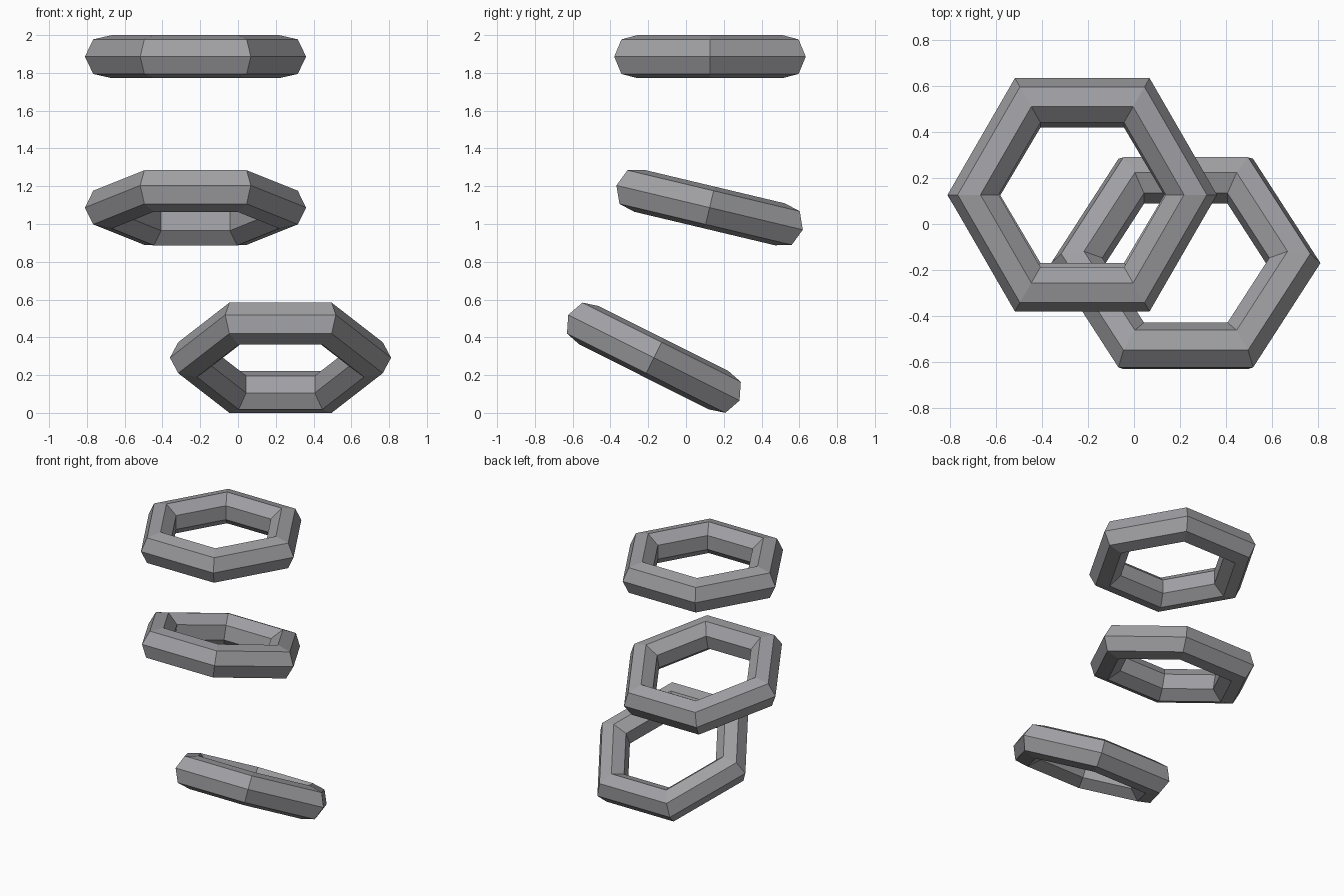
import bpy
import math

if "Cube" in bpy.data.objects:
    bpy.data.objects.remove(bpy.data.objects["Cube"])

# one flat grey for all rings
grey = bpy.data.materials.new("grey")
grey.diffuse_color = (0.35, 0.35, 0.37, 1.0)
grey.use_nodes = True
grey.node_tree.nodes["Principled BSDF"].inputs["Base Color"].default_value = grey.diffuse_color


def hex_ring(name, location, tilt):
    """Six-sided ring with a seven-sided tube, tilted front edge up."""
    bpy.ops.mesh.primitive_torus_add(
        major_segments=6, minor_segments=7,
        major_radius=0.4685, minor_radius=0.117,
        location=location, rotation=(math.radians(-tilt), 0, 0))
    ring = bpy.context.object
    ring.name = name
    ring.data.materials.append(grey)
    bpy.ops.object.shade_flat()
    return ring


# three stacked rings, the lower ones tilted more
hex_ring("top_ring", (-0.225, 0.127, 1.886), 0)
hex_ring("middle_ring", (-0.225, 0.125, 1.087), 13.4)
hex_ring("bottom_ring", (0.225, -0.17, 0.292), 26.6)
